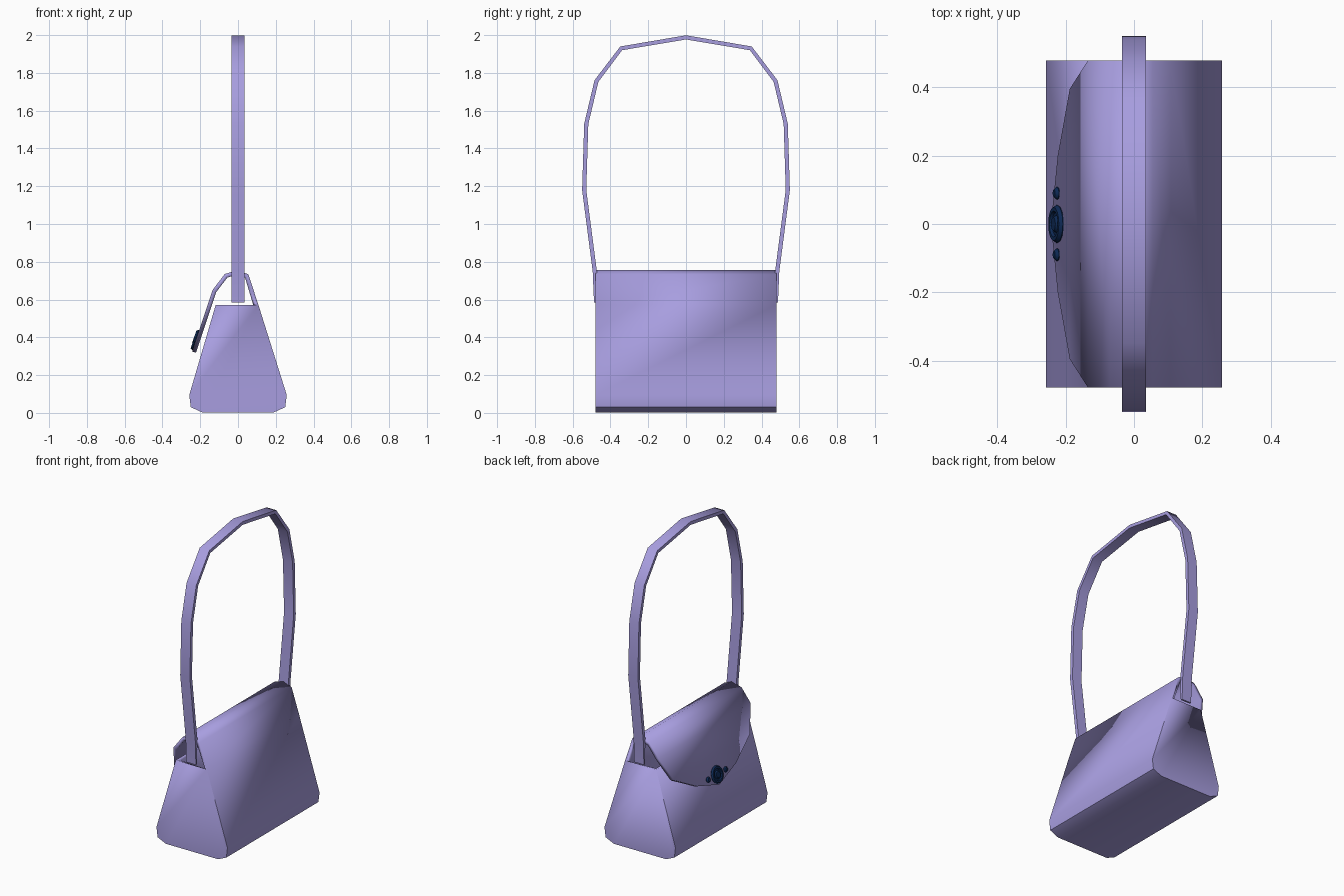
import bpy, bmesh, math
from mathutils import Vector, Matrix

if "Cube" in bpy.data.objects:
    bpy.data.objects.remove(bpy.data.objects["Cube"])


def material(name, rgb):
    m = bpy.data.materials.new(name)
    m.diffuse_color = (*rgb, 1)
    m.use_nodes = True
    m.node_tree.nodes["Principled BSDF"].inputs["Base Color"].default_value = m.diffuse_color
    return m


lilac = material("lilac leather", (0.39, 0.34, 0.74))
navy = material("navy metal", (0.004, 0.022, 0.09))


def finish(name, bm, mat, angle=55):
    me = bpy.data.meshes.new(name)
    bm.to_mesh(me)
    bm.free()
    me.materials.append(mat)
    ob = bpy.data.objects.new(name, me)
    bpy.context.collection.objects.link(ob)
    bpy.ops.object.select_all(action='DESELECT')
    ob.select_set(True)
    bpy.context.view_layer.objects.active = ob
    bpy.ops.object.shade_smooth_by_angle(angle=math.radians(angle))
    return ob


# Bag: one sheet running front panel -> bottom -> back panel -> over the top
W = 0.478
body = [(-0.118, 0.572), (-0.258, 0.095), (-0.25, 0.03), (-0.19, 0.003),
        (0.19, 0.003), (0.25, 0.03), (0.258, 0.095), (0.108, 0.572)]
rows = [(x, z, W) for x, z in body]
rows += [(0.055, 0.733, W), (0.0, 0.757, W), (-0.07, 0.735, W), (-0.135, 0.65, W)]
rows += [(-0.188, 0.49, 0.395), (-0.223, 0.385, 0.2)]      # curved flap edge
bm = bmesh.new()
a = [bm.verts.new((x, -w, z)) for x, z, w in rows]
b = [bm.verts.new((x, w, z)) for x, z, w in rows]
for i in range(len(rows) - 1):
    bm.faces.new((a[i], b[i], b[i + 1], a[i + 1]))
tip = bm.verts.new((-0.243, 0, 0.325))
bm.faces.new((a[-1], b[-1], tip))
n = len(body)
bm.faces.new(a[:n])                                        # end panels
bm.faces.new(b[:n][::-1])
bag = finish("bag_body_and_flap", bm, lilac)
sol = bag.modifiers.new("thickness", 'SOLIDIFY')
sol.thickness = 0.022
sol.offset = -1
sol.use_even_offset = True

# Strap: flat band swept along an arch, mirrored in y
half = [(0.481, 0.585), (0.483, 0.75), (0.539, 1.18), (0.528, 1.53),
        (0.474, 1.757), (0.343, 1.93)]
path = [Vector(p) for p in half] + [Vector((0, 1.988))]
path += [Vector((-y, z)) for y, z in reversed(half)]
bm = bmesh.new()
rings = []
for i, p in enumerate(path):
    t = (path[min(i + 1, len(path) - 1)] - path[max(i - 1, 0)]).normalized()
    nrm = Vector((t.y, -t.x))
    h = 0.006 if i in (0, len(path) - 1) else 0.011
    rings.append([bm.verts.new((sx * 0.035, p.x + nrm.x * s * h, p.y + nrm.y * s * h))
                  for sx, s in ((-1, -1), (1, -1), (1, 1), (-1, 1))])
for r, q in zip(rings, rings[1:]):
    for k in range(4):
        bm.faces.new((r[k], r[(k + 1) % 4], q[(k + 1) % 4], q[k]))
bm.faces.new(rings[0])
bm.faces.new(rings[-1][::-1])
bmesh.ops.recalc_face_normals(bm, faces=bm.faces)
finish("shoulder_strap", bm, lilac, 45)

# Clasp: stepped round stud and two small side studs lying on the flap
out = Vector((-0.325, 0, 0.108)).normalized()
tilt = out.to_track_quat('Z', 'Y').to_matrix().to_4x4()


def stud(name, y, r, profile, seg):
    bm = bmesh.new()
    prev = None
    for f, h in profile:
        ring = [bm.verts.new((r * f * math.cos(k * math.tau / seg),
                              r * f * math.sin(k * math.tau / seg), h)) for k in range(seg)]
        if prev:
            for k in range(seg):
                bm.faces.new((prev[k], prev[(k + 1) % seg], ring[(k + 1) % seg], ring[k]))
        else:
            bm.faces.new(ring[::-1])
        prev = ring
    bm.faces.new(prev)
    bm.transform(Matrix.Translation((-0.222, y, 0.385)) @ tilt)
    finish(name, bm, navy, 40)


stud("clasp", 0, 0.056, [(0.9, -0.008), (1, 0.004), (0.88, 0.014), (0.68, 0.014),
                         (0.6, 0.007), (0.45, 0.007), (0.35, 0.015)], 16)
for side, y in (("left", -0.09), ("right", 0.09)):
    stud("clasp_stud_" + side, y, 0.019, [(0.8, -0.008), (1, 0.004), (0.6, 0.013)], 10)
